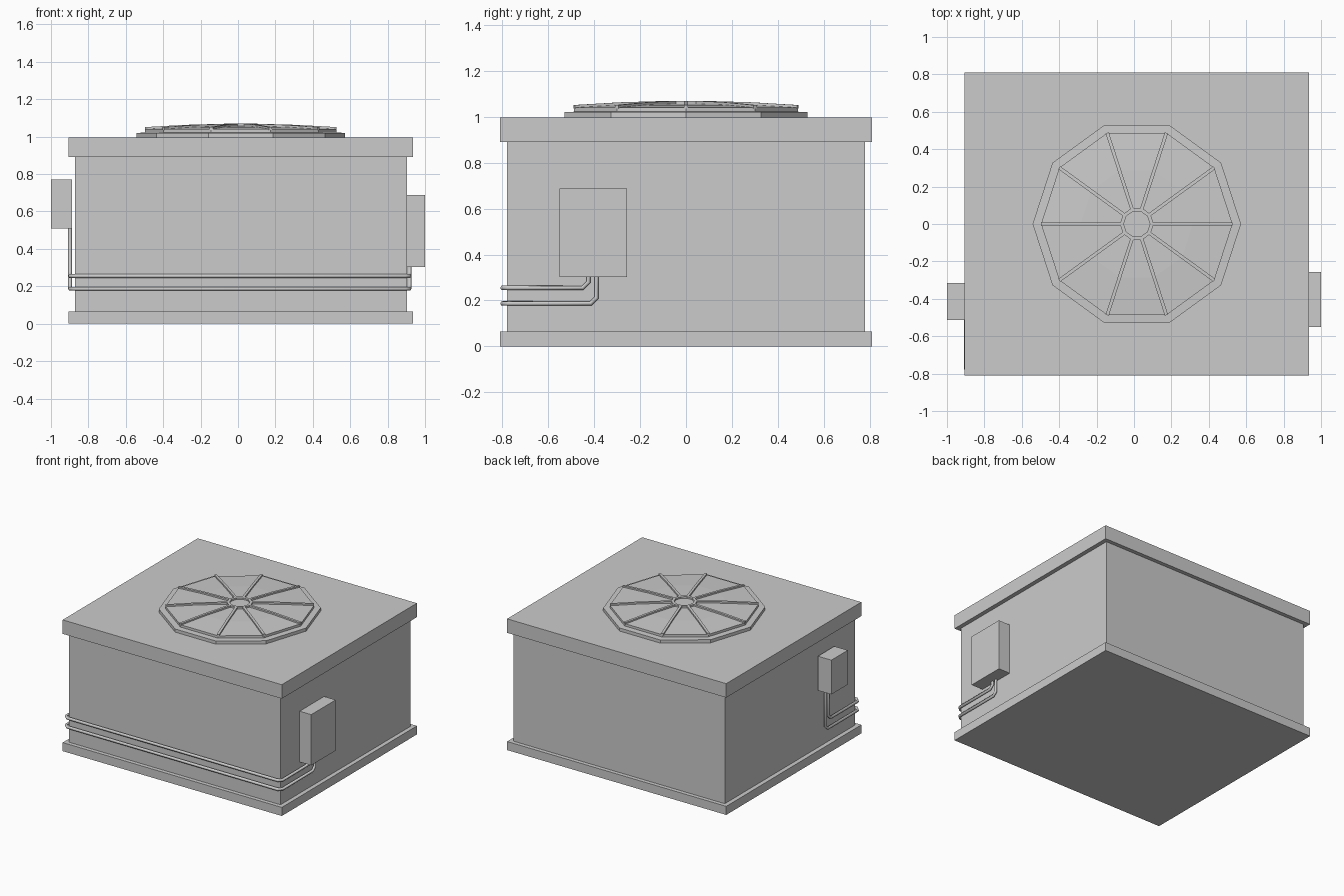
import bpy, bmesh, math
from mathutils import Vector

if "Cube" in bpy.data.objects:
    bpy.data.objects.remove(bpy.data.objects["Cube"])

CX = 0.015  # centre of the housing and fan


def finish(name, bm):
    bmesh.ops.recalc_face_normals(bm, faces=bm.faces[:])
    me = bpy.data.meshes.new(name)
    bm.to_mesh(me)
    bm.free()
    ob = bpy.data.objects.new(name, me)
    bpy.context.collection.objects.link(ob)
    return ob


def box(name, lo, hi):
    lo, hi = Vector(lo), Vector(hi)
    bm = bmesh.new()
    bmesh.ops.create_cube(bm, size=1)
    for v in bm.verts:
        v.co = Vector(a * b for a, b in zip(v.co, hi - lo)) + (lo + hi) / 2
    return finish(name, bm)


def lathe(name, profile, sides=10):
    # Closed turned shape from (radius, height) points, capped at both ends
    bm = bmesh.new()
    rings = []
    for r, z in profile:
        rings.append([bm.verts.new((CX + r * math.cos(math.tau * i / sides),
                                    r * math.sin(math.tau * i / sides), z))
                      for i in range(sides)])
    for a, b in zip(rings, rings[1:]):
        for i in range(sides):
            j = (i + 1) % sides
            bm.faces.new((a[i], a[j], b[j], b[i]))
    bm.faces.new(rings[0])
    bm.faces.new(rings[-1])
    return finish(name, bm)


def pipe(name, points, radius=0.011):
    cu = bpy.data.curves.new(name, 'CURVE')
    cu.dimensions = '3D'
    cu.bevel_depth = radius
    cu.bevel_resolution = 1
    cu.use_fill_caps = True
    sp = cu.splines.new('POLY')
    sp.points.add(len(points) - 1)
    for p, co in zip(sp.points, points):
        p.co = (*co, 1)
    ob = bpy.data.objects.new(name, cu)
    bpy.context.collection.objects.link(ob)


# Housing
box("base_plate", (-0.905, -0.81, 0), (0.935, 0.81, 0.065))
box("body", (-0.872, -0.78, 0.065), (0.903, 0.78, 0.89))
box("lid", (-0.905, -0.81, 0.89), (0.935, 0.81, 0.996))

# Fan rim with domed cover
lathe("fan_cover", [(0.557, 0.996), (0.557, 1.02), (0.512, 1.022), (0.512, 1.04),
                    (0.30, 1.052), (0.07, 1.056)])
# Hub ring with sunken centre
lathe("fan_hub", [(0.09, 1.05), (0.09, 1.069), (0.07, 1.069), (0.07, 1.057)])

# Spokes following the dome
bm = bmesh.new()
for k in range(10):
    a = math.tau * k / 10
    u = Vector((math.cos(a), math.sin(a), 0))
    w = Vector((-u.y, u.x, 0)) * 0.009
    rings = []
    for r, z in ((0.085, 1.069), (0.30, 1.063), (0.512, 1.051)):
        c = Vector((CX, 0, z)) + u * r
        d = Vector((0, 0, -0.016))
        rings.append([bm.verts.new(p) for p in (c - w, c + w, c + w + d, c - w + d)])
    for p, q in zip(rings, rings[1:]):
        for i in range(4):
            j = (i + 1) % 4
            bm.faces.new((p[i], p[j], q[j], q[i]))
    bm.faces.new(rings[0])
    bm.faces.new(rings[-1])
finish("fan_spokes", bm)

# Side boxes
box("right_control_box", (0.903, -0.55, 0.302), (1.0, -0.257, 0.687))
box("left_junction_box", (-1.0, -0.512, 0.51), (-0.887, -0.315, 0.77))

# Pipes wrapping the front from box to box
XL, XR, YF, C = -0.898, 0.917, -0.799, 0.025
for name, z, y in (("upper_pipe", 0.255, -0.425), ("lower_pipe", 0.187, -0.39)):
    pipe(name, [(XR, y, 0.31), (XR, y, z + C), (XR, y - C, z), (XR, YF + C, z),
                (XR - C, YF, z), (XL + C, YF, z), (XL, YF + C, z),
                (XL, y - C, z), (XL, y, z + C), (XL, y, 0.52)])
